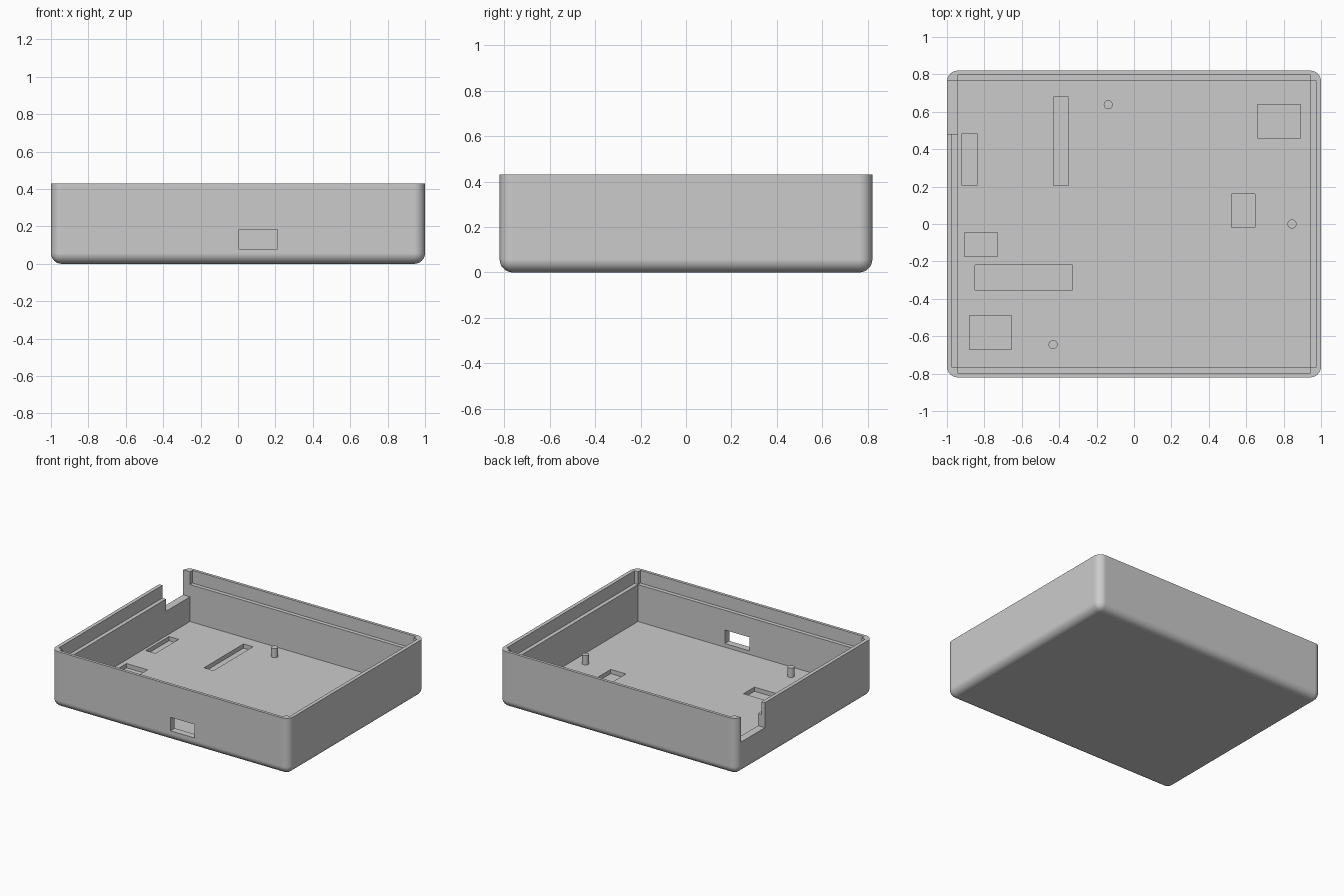
import bpy
import bmesh
from math import radians
from mathutils import Matrix, Vector

if "Cube" in bpy.data.objects:
    bpy.data.objects.remove(bpy.data.objects["Cube"])

HX, HY, H = 1.0, 0.82, 0.43      # outer half sizes and height
IX, IY = 0.942, 0.768            # cavity half sizes
LIP = 0.03                       # width of the rim recess
FLOOR, LEDGE, ROUND = 0.052, 0.333, 0.058

grey = bpy.data.materials.new("light_grey")
grey.use_nodes = True
colour = (0.6, 0.6, 0.6, 1)
grey.diffuse_color = colour
grey.node_tree.nodes["Principled BSDF"].inputs["Base Color"].default_value = colour


def make_object(name, bm):
    mesh = bpy.data.meshes.new(name)
    bm.to_mesh(mesh)
    bm.free()
    mesh.materials.append(grey)
    obj = bpy.data.objects.new(name, mesh)
    bpy.context.collection.objects.link(obj)
    return obj


def box_bm(x0, x1, y0, y1, z0, z1):
    bm = bmesh.new()
    centre = Vector((x0 + x1, y0 + y1, z0 + z1)) / 2
    bmesh.ops.create_cube(bm, size=1, matrix=Matrix.Translation(centre)
                          @ Matrix.Diagonal((x1 - x0, y1 - y0, z1 - z0, 1)))
    return bm


def activate(obj):
    bpy.ops.object.select_all(action='DESELECT')
    obj.select_set(True)
    bpy.context.view_layer.objects.active = obj


def cut(target, *bounds):
    cutter = make_object("cutter", box_bm(*bounds))
    cutter.hide_render = True
    mod = target.modifiers.new("cut", 'BOOLEAN')
    mod.operation = 'DIFFERENCE'
    mod.solver = 'EXACT'
    mod.object = cutter
    activate(target)
    bpy.ops.object.modifier_apply(modifier=mod.name)
    bpy.data.objects.remove(cutter)


# Outer shell: rounded upright and bottom edges, sharp rim
bm = box_bm(-HX, HX, -HY, HY, 0, H)
edges = [e for e in bm.edges if min(v.co.z for v in e.verts) < 0.01]
bmesh.ops.bevel(bm, geom=edges, offset=ROUND, segments=8, profile=0.5,
                affect='EDGES', clamp_overlap=True)
case = make_object("case_tray", bm)

# Cavity and the rim recess, which leaves solid corner posts
cut(case, -IX, IX, -IY, IY, FLOOR, 1)
cut(case, -IX, IX, -IY - LIP, IY + LIP, LEDGE, 1)
cut(case, -IX - LIP, IX + LIP, -IY, IY, LEDGE, 1)

# Side notch and front port
cut(case, -1.1, -0.9, 0.48, IY, 0.24, 1)
cut(case, 0.005, 0.21, -1, -0.7, 0.08, 0.183)

# Shallow floor pockets: x range, y range
pockets = [
    (-0.92, -0.84, 0.205, 0.485),
    (-0.43, -0.35, 0.205, 0.68),
    (0.66, 0.89, 0.46, 0.64),
    (0.52, 0.648, -0.02, 0.16),
    (-0.907, -0.73, -0.175, -0.045),
    (-0.85, -0.33, -0.352, -0.22),
    (-0.88, -0.655, -0.672, -0.49),
]
for p in pockets:
    cut(case, *p, 0.02, 0.2)

activate(case)
bpy.ops.object.shade_smooth_by_angle(angle=radians(30))
normals = case.modifiers.new("flat_panels", 'WEIGHTED_NORMAL')
normals.keep_sharp = True

# Locating pins on the floor
for i, (x, y) in enumerate([(-0.138, 0.638), (0.845, 0), (-0.433, -0.645)]):
    base, top = FLOOR - 0.01, 0.122
    bm = bmesh.new()
    bmesh.ops.create_cone(bm, cap_ends=True, segments=24, radius1=0.024,
                          radius2=0.024, depth=top - base,
                          matrix=Matrix.Translation((x, y, (base + top) / 2)))
    pin = make_object(f"floor_pin_{i + 1}", bm)
    activate(pin)
    bpy.ops.object.shade_smooth_by_angle(angle=radians(30))
